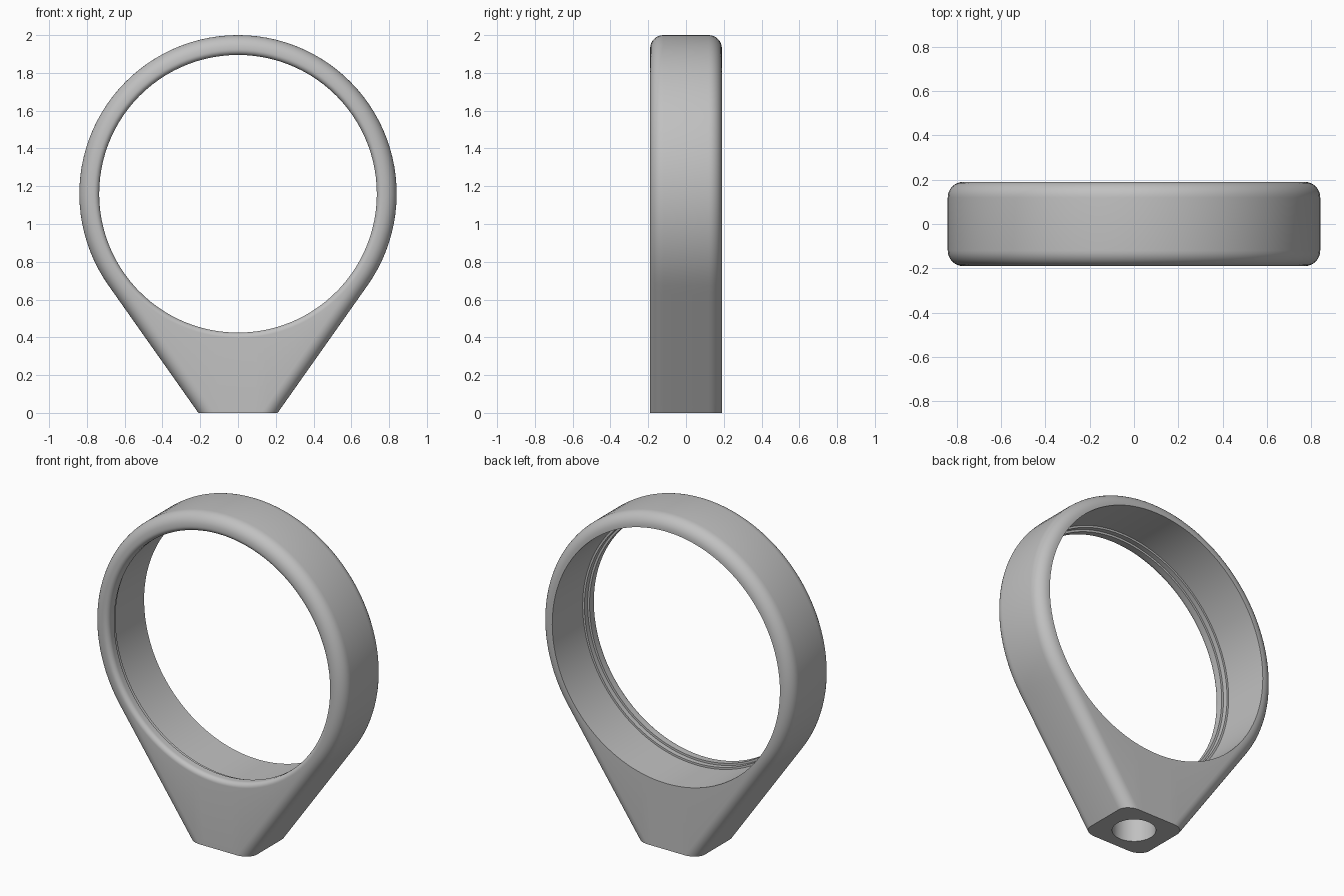
import bpy, bmesh
from math import sin, cos, pi, radians, atan2
from mathutils import Vector

default = bpy.data.objects.get("Cube")
if default:
    bpy.data.objects.remove(default, do_unlink=True)

RADIUS, CENTRE, HALF = 0.84, 1.16, 0.19
BORE, LIP = 0.76, 0.735
ROUND, LIP_ROUND = 0.07, 0.028
TANGENT = radians(-35.2)      # where the ring runs into the straight flank


def outline(inset):
    """Teardrop outline (x, z): ring arc, two tangent flanks and a flat foot."""
    r = RADIUS - inset
    arc = [TANGENT + (pi - 2 * TANGENT) * i / 72 for i in range(73)]
    pts = [Vector((r * cos(a), CENTRE + r * sin(a))) for a in arc]
    foot = (r + CENTRE * sin(TANGENT)) / cos(TANGENT)
    corners = [pts[-1], Vector((-foot, 0)), Vector((foot, 0)), pts[0]]
    for start, end, steps in zip(corners, corners[1:], (14, 8, 14)):
        pts += [start.lerp(end, i / steps) for i in range(1, steps + 1)]
    return pts[:-1]


ANGLES = [atan2(p.y - CENTRE, p.x) for p in outline(0)]


def circle(r):
    return [Vector((r * cos(a), CENTRE + r * sin(a))) for a in ANGLES]


# Cross-section loops, from the front lip over the outside and back through the bore
quarter = [i / 8 * pi / 2 for i in range(9)]
loops = [(circle(LIP + LIP_ROUND * (1 - cos(t))), -HALF + LIP_ROUND * (1 - sin(t)))
         for t in quarter]
edge = [(ROUND * (1 - sin(t)), HALF - ROUND * (1 - cos(t))) for t in quarter]
loops += [(outline(d), -y) for d, y in edge]
loops += [(outline(d), y) for d, y in reversed(edge)]
loops += [(circle(BORE), HALF), (circle(BORE), -0.1),
          (circle(0.748), -0.1), (circle(0.748), -0.13), (circle(LIP), -0.13)]

bm = bmesh.new()
rings = [[bm.verts.new((p.x, y, p.y)) for p in pts] for pts, y in loops]
count = len(ANGLES)
for a, b in zip(rings, rings[1:] + rings[:1]):
    for i in range(count):
        j = (i + 1) % count
        bm.faces.new((a[i], a[j], b[j], b[i]))
bmesh.ops.recalc_face_normals(bm, faces=bm.faces)
mesh = bpy.data.meshes.new("ring_body")
bm.to_mesh(mesh)
bm.free()
body = bpy.data.objects.new("ring_body", mesh)
bpy.context.collection.objects.link(body)

# Plain grey material
grey = bpy.data.materials.new("plain grey")
grey.use_nodes = True
grey.diffuse_color = (0.53, 0.53, 0.53, 1)
grey.node_tree.nodes["Principled BSDF"].inputs["Base Color"].default_value = grey.diffuse_color
mesh.materials.append(grey)

# Round socket bored up into the foot
bpy.ops.mesh.primitive_cylinder_add(vertices=48, radius=0.12, depth=0.6, location=(0, 0, 0))
cutter = bpy.context.object
cutter.name = "socket_cutter"
cutter.hide_render = True
cutter.data.materials.append(grey)
socket = body.modifiers.new("socket", "BOOLEAN")
socket.operation = "DIFFERENCE"
socket.solver = "EXACT"
socket.object = cutter

bpy.ops.object.select_all(action="DESELECT")
body.select_set(True)
bpy.context.view_layer.objects.active = body
bpy.ops.object.modifier_apply(modifier=socket.name)
bpy.data.objects.remove(cutter, do_unlink=True)
bpy.ops.object.shade_smooth_by_angle(angle=radians(30))
